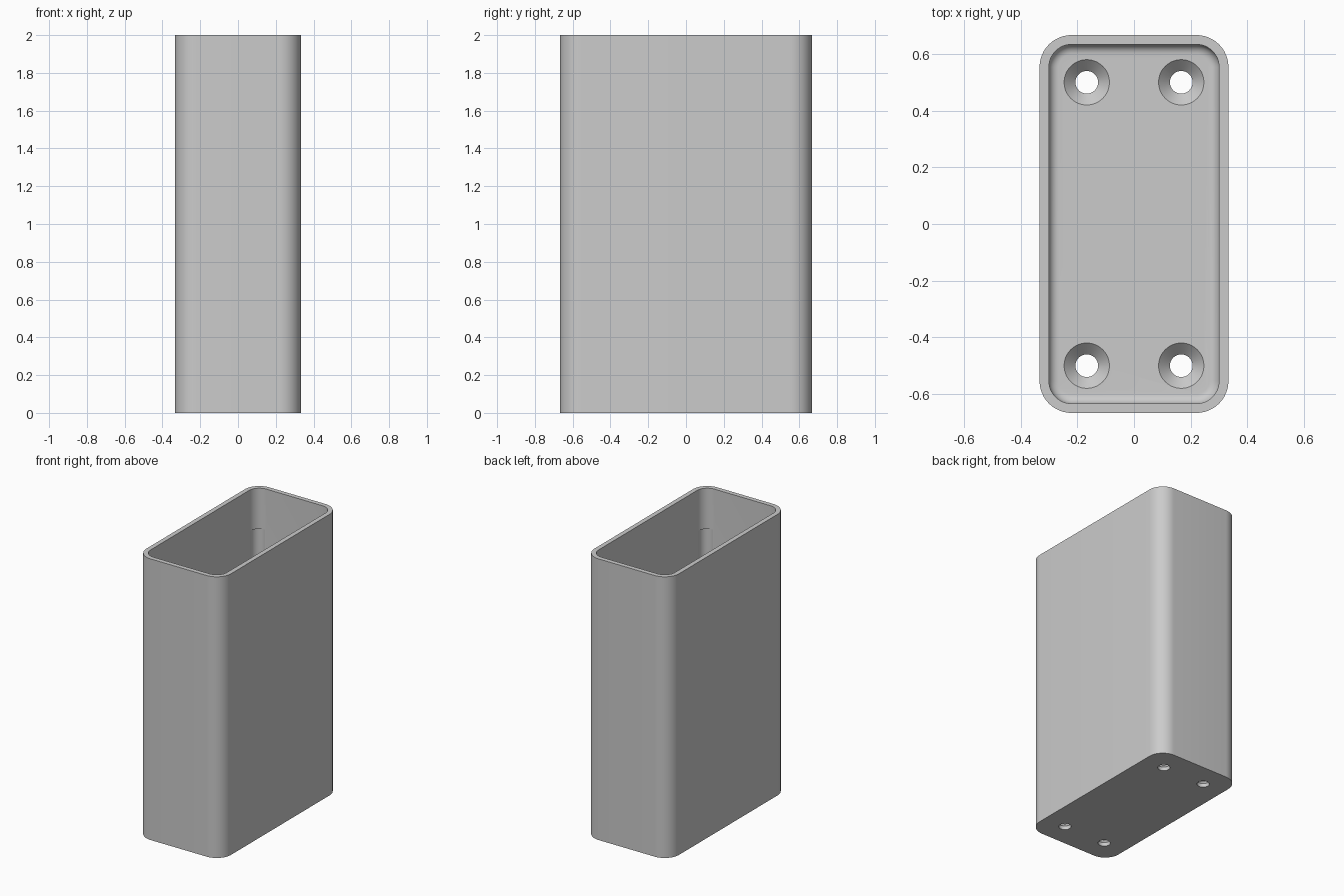
import bpy, bmesh, math

cube = bpy.data.objects.get("Cube")
if cube:
    bpy.data.objects.remove(cube)

HX, HY, HEIGHT = 1 / 3, 2 / 3, 2.0
RADIUS, WALL, FLOOR, FILLET = 0.113, 0.033, 0.067, 0.035
HOLE_X, HOLE_Y = 1 / 6, 0.5

grey = bpy.data.materials.new("plain grey")
grey.use_nodes = True
colour = (0.6, 0.6, 0.6, 1)
grey.diffuse_color = colour
grey.node_tree.nodes["Principled BSDF"].inputs["Base Color"].default_value = colour


def make_object(name, bm):
    bmesh.ops.recalc_face_normals(bm, faces=bm.faces)
    mesh = bpy.data.meshes.new(name)
    bm.to_mesh(mesh)
    bm.free()
    mesh.materials.append(grey)
    obj = bpy.data.objects.new(name, mesh)
    bpy.context.collection.objects.link(obj)
    return obj


def rounded_ring(bm, inset, z, steps=12):
    """Rounded rectangle of vertices, drawn in from the outer outline."""
    r = RADIUS - inset
    ring = []
    for corner, (sx, sy) in enumerate([(1, 1), (-1, 1), (-1, -1), (1, -1)]):
        for i in range(steps + 1):
            a = (corner + i / steps) * math.pi / 2
            ring.append(bm.verts.new((sx * (HX - RADIUS) + r * math.cos(a),
                                      sy * (HY - RADIUS) + r * math.sin(a), z)))
    return ring


def loft(bm, rings):
    """Closed skin through the rings, capped at both ends."""
    for low, high in zip(rings, rings[1:]):
        for i in range(len(low)):
            j = (i + 1) % len(low)
            bm.faces.new((low[i], low[j], high[j], high[i]))
    bm.faces.new(rings[0])
    bm.faces.new(rings[-1])


def turned_cutter(name, x, y, profile, sides=48):
    """Helper solid turned from (radius, height) pairs."""
    bm = bmesh.new()
    rings = [[bm.verts.new((x + r * math.cos(k * math.tau / sides),
                            y + r * math.sin(k * math.tau / sides), z))
              for k in range(sides)] for r, z in profile]
    loft(bm, rings)
    obj = make_object(name, bm)
    obj.hide_render = True
    return obj


# Open box with a filleted inner floor
bm = bmesh.new()
sections = [(0, 0), (0, HEIGHT), (WALL, HEIGHT)]
for i in range(9):
    a = i / 8 * math.pi / 2
    sections.append((WALL + FILLET * (1 - math.cos(a)),
                     FLOOR + FILLET * (1 - math.sin(a))))
loft(bm, [rounded_ring(bm, inset, z) for inset, z in sections])
box = make_object("open_box", bm)

# Countersunk screw holes and shallow corner reliefs
cutters = []
relief = 0.055
shift = (RADIUS - WALL + 0.012 - relief) / math.sqrt(2)
for sx in (-1, 1):
    for sy in (-1, 1):
        cutters.append(turned_cutter(
            "screw_hole_cutter", sx * HOLE_X, sy * HOLE_Y,
            [(0.04, -0.1), (0.04, FLOOR - 0.04), (0.08, FLOOR), (0.08, FLOOR + 0.02)]))
        cutters.append(turned_cutter(
            "corner_relief_cutter", sx * (HX - RADIUS + shift),
            sy * (HY - RADIUS + shift), [(relief, 0.12), (relief, 1.71)]))

for cutter in cutters:
    cut = box.modifiers.new("cut", 'BOOLEAN')
    cut.operation = 'DIFFERENCE'
    cut.solver = 'EXACT'
    cut.object = cutter

# Apply the cuts and drop the helpers
bpy.context.view_layer.update()
graph = bpy.context.evaluated_depsgraph_get()
finished = bpy.data.meshes.new_from_object(box.evaluated_get(graph))
box.modifiers.clear()
box.data = finished
for cutter in cutters:
    bpy.data.objects.remove(cutter)

# Smooth rounded corners, sharp rims
bpy.ops.object.select_all(action='DESELECT')
box.select_set(True)
bpy.context.view_layer.objects.active = box
bpy.ops.object.shade_smooth_by_angle(angle=math.radians(30))
